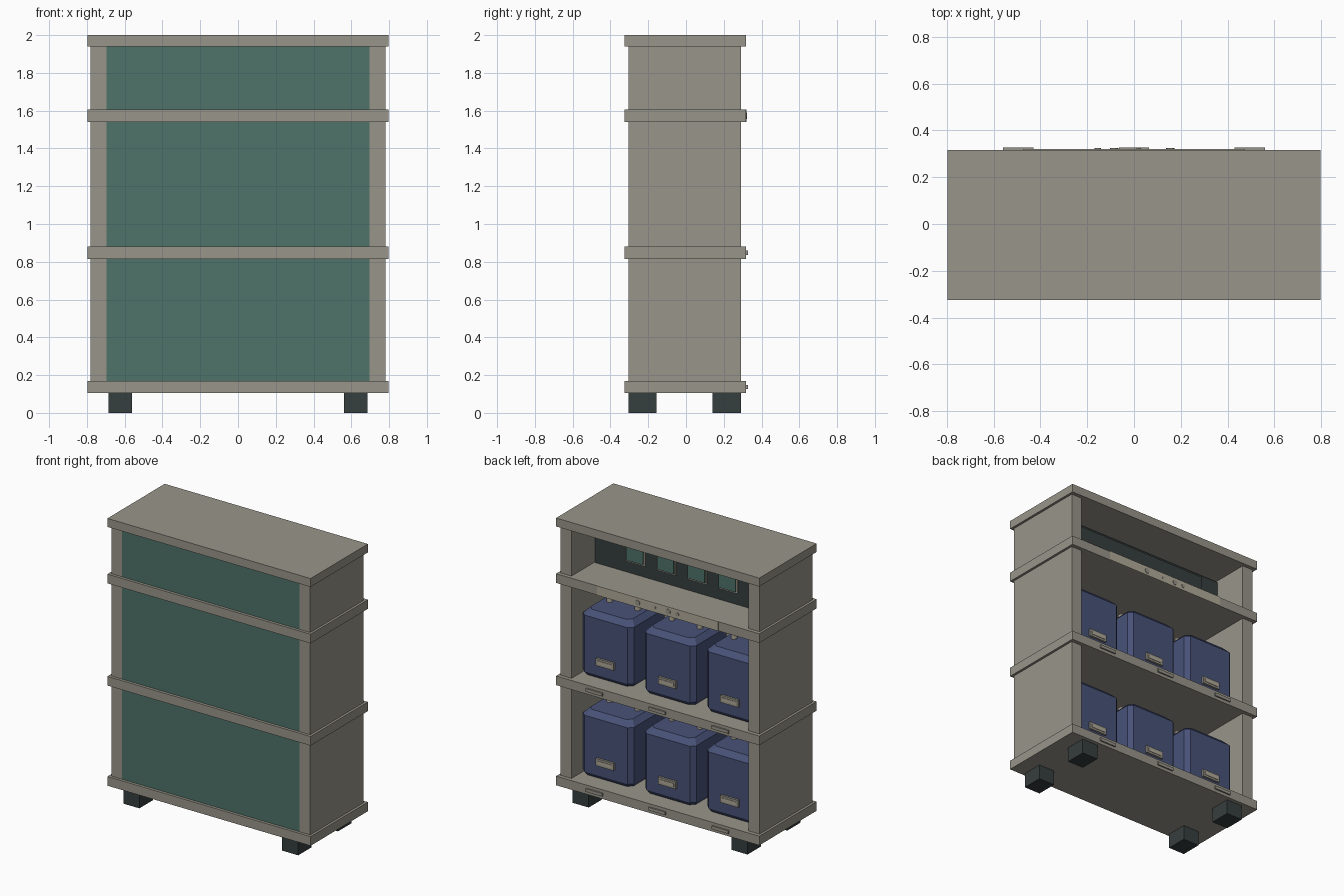
import bpy
import bmesh
import math
from mathutils import Matrix

old = bpy.data.objects.get("Cube")
if old:
    bpy.data.objects.remove(old, do_unlink=True)


def material(name, r, g, b):
    lin = [((c / 255 + 0.055) / 1.055) ** 2.4 for c in (r, g, b)] + [1.0]
    m = bpy.data.materials.new(name)
    m.use_nodes = True
    m.diffuse_color = lin
    m.node_tree.nodes["Principled BSDF"].inputs["Base Color"].default_value = lin
    return m


GREY = material("warm grey board", 153, 149, 138)
TEAL = material("teal panel", 79, 114, 106)
SLATE = material("dark slate", 54, 62, 62)
BLUE = material("battery blue", 72, 82, 120)
BEIGE = material("pale beige", 178, 170, 153)


def finish(name, bm, mat):
    bmesh.ops.recalc_face_normals(bm, faces=bm.faces)
    mesh = bpy.data.meshes.new(name)
    bm.to_mesh(mesh)
    bm.free()
    mesh.materials.append(mat)
    obj = bpy.data.objects.new(name, mesh)
    bpy.context.collection.objects.link(obj)
    return obj


def box(name, x, y, z, mat):
    """Box from (low, high) pairs along each axis."""
    bm = bmesh.new()
    bmesh.ops.create_cube(bm, size=1)
    for v in bm.verts:
        v.co = [p[0] + (c + 0.5) * (p[1] - p[0]) for c, p in zip(v.co, (x, y, z))]
    return finish(name, bm, mat)


def cylinder(name, loc, radius, depth, mat, facing_back=False):
    bm = bmesh.new()
    turn = Matrix.Rotation(math.pi / 2, 4, 'X') if facing_back else Matrix()
    bmesh.ops.create_cone(bm, cap_ends=True, segments=16, radius1=radius,
                          radius2=radius, depth=depth,
                          matrix=Matrix.Translation(loc) @ turn)
    return finish(name, bm, mat)


def around(c, half):
    return (c - half, c + half)


def battery_case(name, cx, floor):
    """Square case with cut corners, lofted through a few levels."""
    bm = bmesh.new()
    rings = []
    for h, half in ((0, 0.185), (0.025, 0.2), (0.425, 0.2), (0.462, 0.165)):
        c = half - 0.03
        outline = [(half, c), (c, half), (-c, half), (-half, c),
                   (-half, -c), (-c, -half), (c, -half), (half, -c)]
        rings.append([bm.verts.new((cx + x, y, floor + h)) for x, y in outline])
    for low, high in zip(rings, rings[1:]):
        for i in range(8):
            j = (i + 1) % 8
            bm.faces.new((low[i], low[j], high[j], high[i]))
    bm.faces.new(rings[0])
    bm.faces.new(rings[-1])
    return finish(name, bm, BLUE)


# Shelves
levels = [(0.105, 0.17), (0.815, 0.88), (1.54, 1.605), (1.94, 2.0)]
for name, z in zip(("base", "middle", "upper", "top"), levels):
    box(name + "_shelf", (-0.797, 0.797), (-0.325, 0.317), z, GREY)

# Side walls, front panels and their inner liners for each bay
for bay, (below, above) in enumerate(zip(levels, levels[1:])):
    z = (below[1], above[0])
    for side, s in (("left", 1), ("right", -1)):
        box(f"{side}_wall_{bay}", sorted((s * 0.695, s * 0.78)), (-0.305, 0.29), z, GREY)
    box(f"front_panel_{bay}", (-0.695, 0.695), (-0.305, -0.29), z, TEAL)
    box(f"panel_liner_{bay}", (-0.695, 0.695), (-0.29, -0.275), z, GREY)

# Feet
for s in (-1, 1):
    for y in ((-0.305, -0.155), (0.14, 0.29)):
        box("foot", around(s * 0.623, 0.063), y, (0, 0.105), SLATE)

# Batteries with terminals and labels, and a tag on the shelf edge
for low, floor in levels[:2]:
    for i in (-1, 0, 1):
        cx = i * 0.488
        battery_case("battery_case", cx, floor)
        for s in (-1, 1):
            cylinder("battery_terminal", (cx + s * 0.11, 0, floor + 0.485), 0.02, 0.05, BEIGE)
        box("battery_label_frame", around(cx, 0.07), (0.195, 0.215),
            around(floor + 0.125, 0.026), GREY)
        box("battery_label_face", around(cx, 0.055), (0.21, 0.218),
            around(floor + 0.125, 0.012), BEIGE)
        box("shelf_tag", around(i * 0.495, 0.065), (0.31, 0.327),
            around((low + floor) / 2, 0.011), GREY)

# Control unit in the top bay
box("control_panel", (-0.69, 0.69), (-0.06, 0.035), (1.605, 1.925), SLATE)
box("control_panel_front", (-0.55, 0.55), (0.03, 0.042), (1.61, 1.91), SLATE)
for x in (-0.363, -0.121, 0.121, 0.363):
    box("socket_frame", around(x, 0.075), (0.04, 0.05), (1.69, 1.81), BEIGE)
    box("socket_face", around(x, 0.066), (0.045, 0.06), (1.702, 1.80), TEAL)

# Indicator plate on the upper shelf edge
box("indicator_plate", (-0.475, 0.475), (0.312, 0.321), (1.54, 1.607), BEIGE)
for x, r in ((0.155, 0.018), (0.02, 0.01), (-0.085, 0.018), (-0.155, 0.014)):
    cylinder("indicator", (x, 0.32, 1.573), r, 0.008, GREY, facing_back=True)
